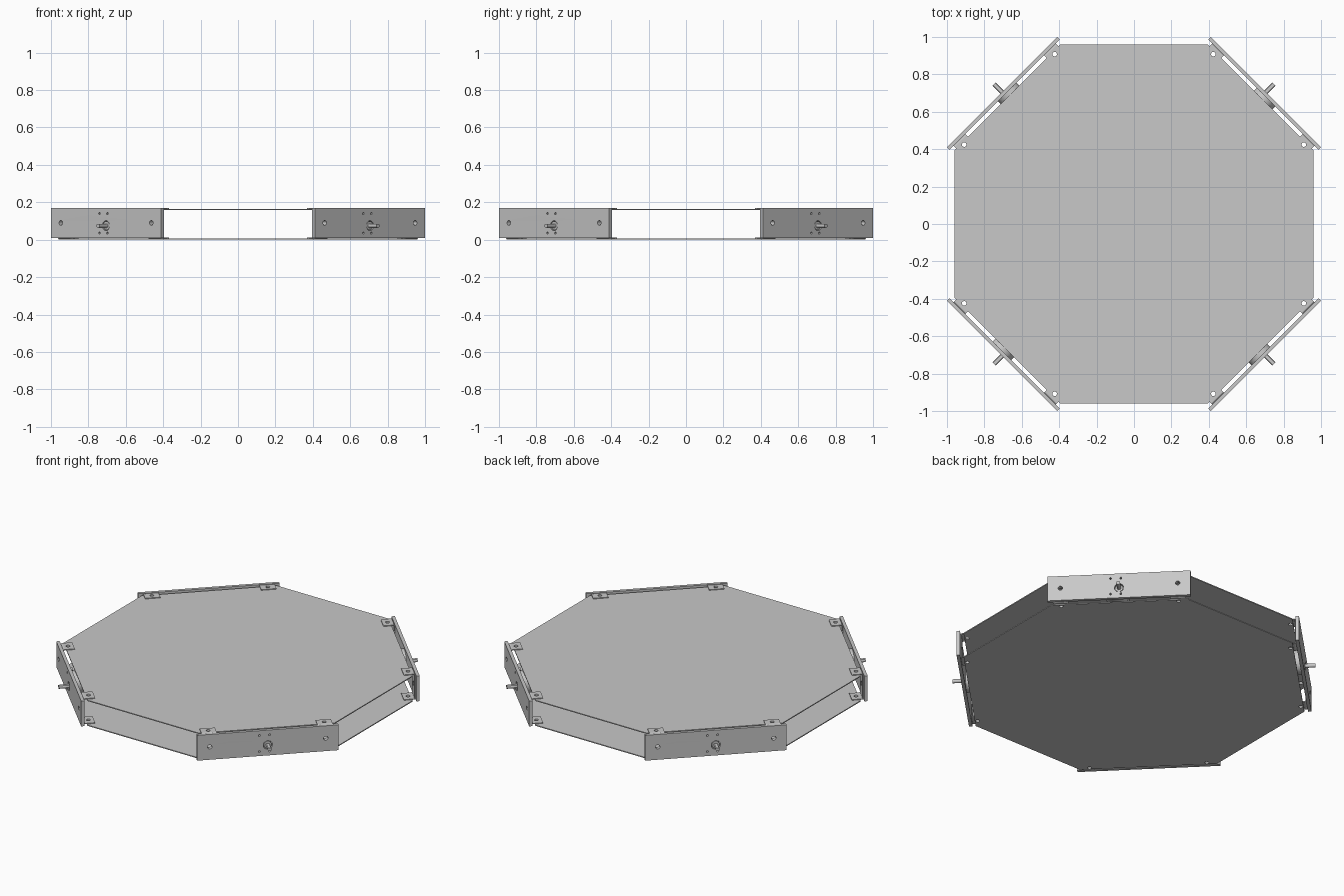
import bpy, bmesh
from math import sin, cos, pi, radians
from mathutils import Matrix, Vector

cube = bpy.data.objects.get("Cube")
if cube:
    bpy.data.objects.remove(cube)

grey = bpy.data.materials.new("brushed grey")
grey.use_nodes = True
COLOUR = (0.58, 0.58, 0.58, 1)
grey.diffuse_color = COLOUR
grey.node_tree.nodes["Principled BSDF"].inputs["Base Color"].default_value = COLOUR

# Drawing planes: flat (u=x, v=y), upright (u=x, v=z), section (u=y, v=z)
FLAT = Matrix.Identity(4)
UPRIGHT = Matrix(((1, 0, 0, 0), (0, 0, -1, 0), (0, 1, 0, 0), (0, 0, 0, 1)))
SECTION = Matrix(((0, 0, 1, 0), (1, 0, 0, 0), (0, 1, 0, 0), (0, 0, 0, 1)))


def arc(u, v, r, start=0, end=2 * pi, n=24):
    return [(u + r * cos(start + (end - start) * i / n),
             v + r * sin(start + (end - start) * i / n)) for i in range(n)]


def rect(u0, u1, v0, v1):
    return [(u0, v0), (u1, v0), (u1, v1), (u0, v1)]


def sheet(name, loops, low, high, plane=FLAT, place=FLAT):
    """Extrude an outline with holes between two distances along the plane normal."""
    curve = bpy.data.curves.new(name, 'CURVE')
    curve.dimensions = '2D'
    curve.fill_mode = 'BOTH'
    curve.extrude = (high - low) / 2
    for loop in loops:
        spline = curve.splines.new('POLY')
        spline.points.add(len(loop) - 1)
        for point, (u, v) in zip(spline.points, loop):
            point.co = (u, v, 0, 1)
        spline.use_cyclic_u = True
    temp = bpy.data.objects.new(name + " outline", curve)
    bpy.context.collection.objects.link(temp)
    graph = bpy.context.evaluated_depsgraph_get()
    mesh = bpy.data.meshes.new_from_object(temp.evaluated_get(graph))
    bpy.data.objects.remove(temp)
    bpy.data.curves.remove(curve)

    bm = bmesh.new()
    bm.from_mesh(mesh)
    bmesh.ops.remove_doubles(bm, verts=bm.verts, dist=0.00002)
    bm.transform(plane @ Matrix.Translation((0, 0, (low + high) / 2)))
    bmesh.ops.recalc_face_normals(bm, faces=bm.faces)
    bm.to_mesh(mesh)
    bm.free()
    mesh.name = name
    mesh.materials.clear()
    mesh.materials.append(grey)
    obj = bpy.data.objects.new(name, mesh)
    obj.matrix_world = place
    bpy.context.collection.objects.link(obj)
    bpy.ops.object.select_all(action='DESELECT')
    obj.select_set(True)
    bpy.context.view_layer.objects.active = obj
    bpy.ops.object.shade_smooth_by_angle(angle=radians(30))
    return obj


HEIGHT = 0.17
BOLT = 0.342       # bolt distance from the panel middle
TAB_HOLE = 0.942   # bolt distance from the model centre
corners = {"back_left": 45, "back_right": 135, "front_right": 225, "front_left": 315}
places = {k: Matrix.Rotation(radians(a - 90), 4, 'Z') for k, a in corners.items()}

# Octagonal deck plates, drilled for the bracket bolts
SIDE, EDGE = 0.96, 0.395
octagon = []
for turn in range(4):
    spin = Matrix.Rotation(turn * pi / 2, 4, 'Z')
    octagon += [(spin @ Vector((SIDE, y, 0))).xy for y in (-EDGE, EDGE)]
drill = []
for place in places.values():
    for s in (-1, 1):
        p = place @ Vector((s * BOLT, TAB_HOLE, 0))
        drill.append(arc(p.x, p.y, 0.012))
sheet("bottom_plate", [octagon] + drill, 0, 0.006)
sheet("top_plate", [octagon] + drill, 0.159, 0.165)

for corner, place in places.items():
    # Side panel with bolt holes, shaft opening and motor screw holes
    mid_z, shaft_z, motor_x = 0.0875, 0.075, 0.02
    loops = [rect(-0.417, 0.417, 0.008, HEIGHT), arc(0, shaft_z, 0.027)]
    loops += [arc(s * BOLT, 0.09, 0.013) for s in (-1, 1)]
    loops += [arc(motor_x + s * 0.03, mid_z + t * 0.052, 0.006, n=12)
              for s in (-1, 1) for t in (-1, 1)]
    sheet(corner + "_panel", loops, -0.998, -0.978, UPRIGHT, place)

    # Channel brackets: web, two rounded bends and two tabs
    for s, side in ((-1, "first"), (1, "second")):
        name = f"{corner}_{side}_bracket"
        x0, x1 = s * BOLT - 0.045, s * BOLT + 0.045
        sheet(name + "_web", [rect(x0, x1, 0.016, 0.16), arc(s * BOLT, 0.09, 0.013)],
              -0.978, -0.973, UPRIGHT, place)
        for level, z, bend_z, sign in (("upper", 0.165, 0.16, 1), ("lower", 0.006, 0.016, -1)):
            sheet(f"{name}_{level}_tab",
                  [rect(x0, x1, 0.91, 0.968), arc(s * BOLT, TAB_HOLE, 0.012)],
                  z, z + 0.005, FLAT, place)
            outer = arc(0.968, bend_z, 0.01, 0, sign * pi / 2, 6) + [(0.968, bend_z + sign * 0.01)]
            inner = arc(0.968, bend_z, 0.005, 0, sign * pi / 2, 6) + [(0.968, bend_z + sign * 0.005)]
            sheet(f"{name}_{level}_bend", [outer + inner[::-1]], x0, x1, SECTION, place)

    # Gear motor behind the panel, with an offset flatted shaft
    sheet(corner + "_gearbox", [arc(motor_x, mid_z, 0.07, n=40)], -0.978, -0.885, UPRIGHT, place)
    sheet(corner + "_motor_can", [arc(motor_x, mid_z, 0.066, n=40)], -0.885, -0.77, UPRIGHT, place)
    sheet(corner + "_shaft_boss", [arc(0, shaft_z, 0.023)], -0.995, -0.975, UPRIGHT, place)
    flat = radians(45)
    sheet(corner + "_drive_shaft", [arc(0, shaft_z, 0.012, pi - flat, 2 * pi + flat, 20)
                                    + [(0.012 * cos(flat), shaft_z + 0.012 * sin(flat))]],
          -1.058, -0.99, UPRIGHT, place)
